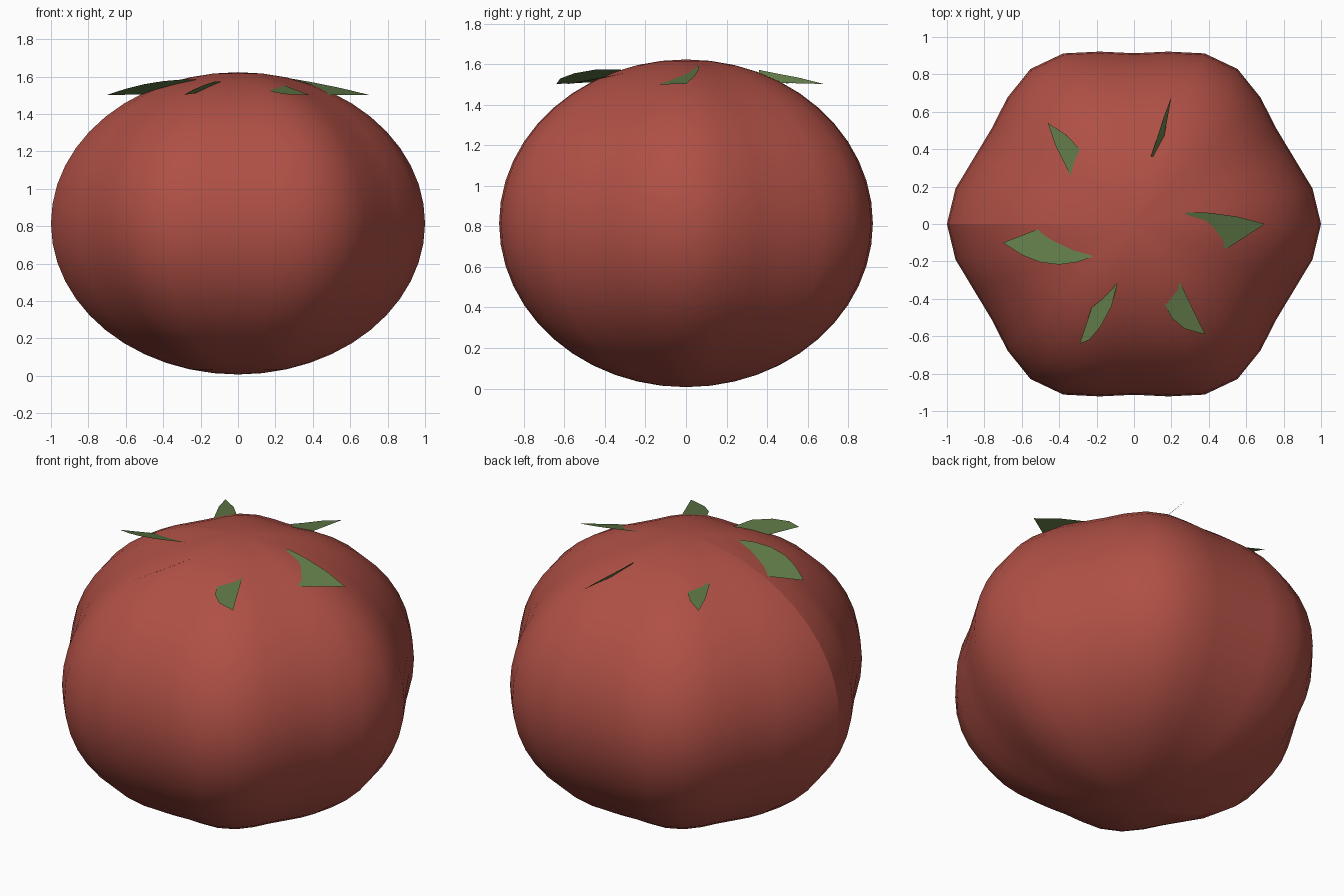
import bpy
import bmesh
import math

cube = bpy.data.objects.get("Cube")
if cube:
    bpy.data.objects.remove(cube, do_unlink=True)


def make_material(name, colour):
    mat = bpy.data.materials.new(name)
    mat.use_nodes = True
    mat.diffuse_color = (*colour, 1)
    mat.node_tree.nodes["Principled BSDF"].inputs["Base Color"].default_value = (*colour, 1)
    return mat


def add_object(name, bm, mat):
    mesh = bpy.data.meshes.new(name)
    bm.to_mesh(mesh)
    bm.free()
    mesh.materials.append(mat)
    obj = bpy.data.objects.new(name, mesh)
    bpy.context.collection.objects.link(obj)
    return obj


red = make_material("tomato red", (0.43, 0.08, 0.06))
green = make_material("leaf green", (0.115, 0.19, 0.062))

# Fruit: a flattened sphere with six soft lobes
CENTRE, HALF_HEIGHT = 0.815, 0.808
bm = bmesh.new()
bmesh.ops.create_uvsphere(bm, u_segments=32, v_segments=24, radius=1)
for v in bm.verts:
    lobe = 0.9565 + 0.0435 * math.cos(6 * math.atan2(v.co.y, v.co.x))
    v.co.x *= lobe
    v.co.y *= lobe
    v.co.z = CENTRE + HALF_HEIGHT * v.co.z
for face in bm.faces:
    face.smooth = True
# Crease down one lobe
for edge in bm.edges:
    if all(abs(v.co.y) < 1e-4 and v.co.x < 0.001 for v in edge.verts):
        edge.smooth = False
add_object("fruit", bm, red)

# Leaves: flat tilted blades, each (slope x, slope y, outline from the tip to the buried root and back)
TIP_HEIGHT = 1.502
leaves = [
    (-0.168, 0.274, [(.7, 0), (.55, .04), (.4, .06), (.28, .063), (.2, -.1), (.5, -.13)]),
    (0.034, 0.2, [(.38, -.59), (.24, -.3), (.12, -.25), (.16, -.42), (.2, -.5), (.27, -.56)]),
    (0.608, -0.155, [(-.29, -.64), (-.22, -.43), (-.13, -.33), (-.09, -.32), (-.12, -.44),
                     (-.18, -.55), (-.24, -.62)]),
    (0.125, -0.307, [(-.7, -.1), (-.52, -.03), (-.25, -.08), (-.22, -.175), (-.31, -.205),
                     (-.4, -.217), (-.5, -.205), (-.6, -.165)]),
    (-0.023, -0.113, [(-.46, .54), (-.42, .42), (-.34, .26), (-.25, .27), (-.29, .4), (-.36, .475)]),
    (-1.18, 0.188, [(.2, .68), (.155, .56), (.12, .45), (.09, .36), (.12, .36), (.16, .46)]),
]
for number, (slope_x, slope_y, outline) in enumerate(leaves, 1):
    tip_x, tip_y = outline[0]
    bm = bmesh.new()
    face = bm.faces.new([
        bm.verts.new((x, y, TIP_HEIGHT + slope_x * (x - tip_x) + slope_y * (y - tip_y)))
        for x, y in outline])
    face.normal_update()
    if face.normal.z < 0:
        face.normal_flip()
    add_object(f"leaf_{number}", bm, green)
